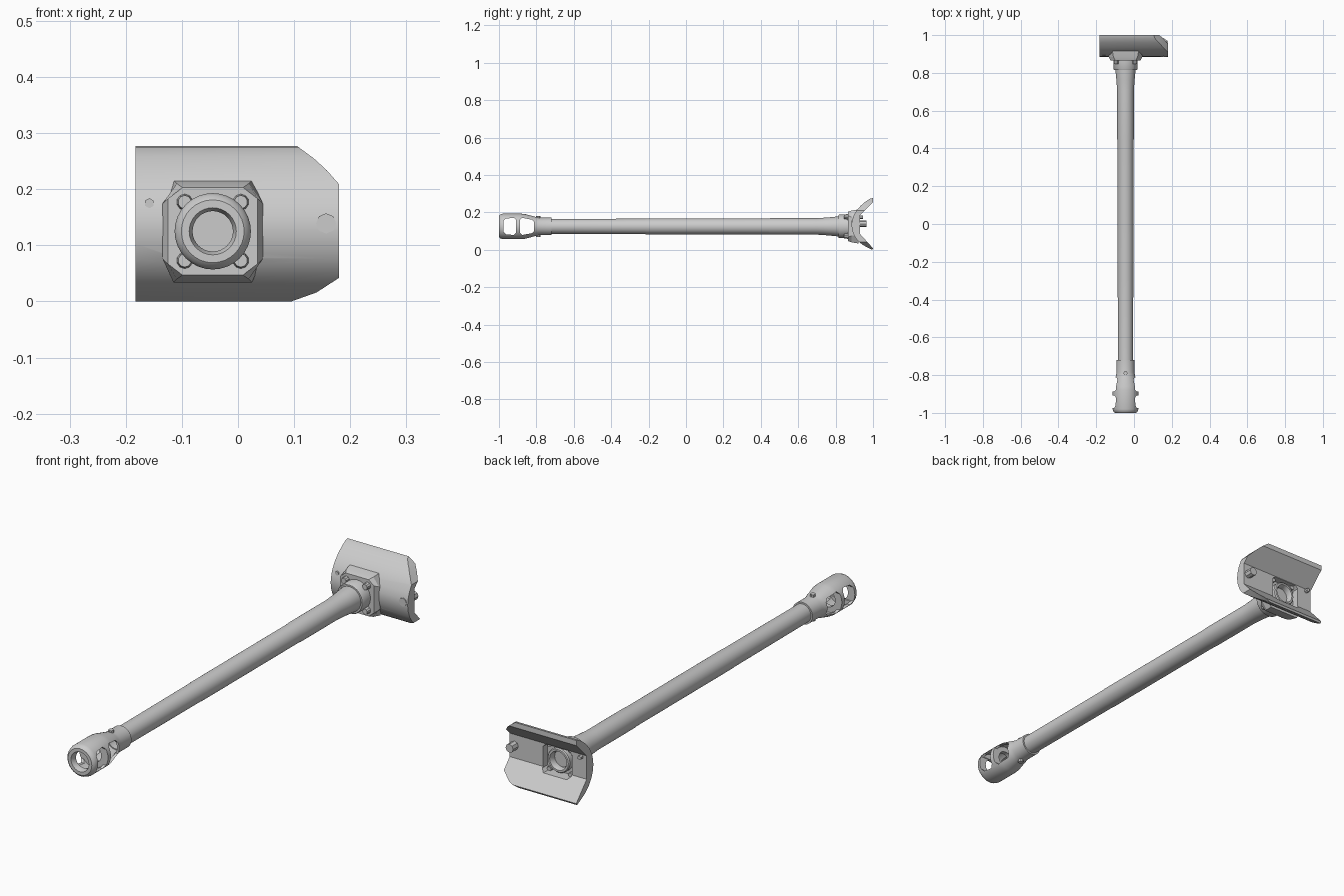
import bpy, bmesh, math
from mathutils import Matrix, Vector

if "Cube" in bpy.data.objects:
    bpy.data.objects.remove(bpy.data.objects["Cube"])

CX, CZ = -0.045, 0.125          # barrel axis
grey = bpy.data.materials.new("plain grey")
grey.diffuse_color = (0.6, 0.6, 0.6, 1)
grey.use_nodes = True
grey.node_tree.nodes["Principled BSDF"].inputs["Base Color"].default_value = grey.diffuse_color


def finish(bm, name, angle=35):
    bmesh.ops.recalc_face_normals(bm, faces=bm.faces)
    me = bpy.data.meshes.new(name)
    bm.to_mesh(me)
    bm.free()
    ob = bpy.data.objects.new(name, me)
    bpy.context.collection.objects.link(ob)
    me.materials.append(grey)
    smooth(ob, angle)
    return ob


def smooth(ob, angle=35):
    bpy.ops.object.select_all(action='DESELECT')
    ob.select_set(True)
    bpy.context.view_layer.objects.active = ob
    bpy.ops.object.shade_smooth_by_angle(angle=math.radians(angle))


def lathe(name, profile, n=32, closed=True):
    """Spin (y, radius) points about the barrel axis."""
    bm = bmesh.new()
    rings = [[bm.verts.new((CX + r * math.cos(2 * math.pi * i / n), y,
                            CZ + r * math.sin(2 * math.pi * i / n))) for i in range(n)]
             for y, r in profile]
    count = len(rings) if closed else len(rings) - 1
    for k in range(count):
        a, b = rings[k], rings[(k + 1) % len(rings)]
        for i in range(n):
            j = (i + 1) % n
            bm.faces.new((a[i], a[j], b[j], b[i]))
    if not closed:
        bm.faces.new(rings[0])
        bm.faces.new(rings[-1])
    return finish(bm, name)


def loft(name, loops, angle=35):
    """Join outlines with equal point counts and cap both ends."""
    bm = bmesh.new()
    vs = [[bm.verts.new(p) for p in lp] for lp in loops]
    n = len(vs[0])
    for a, b in zip(vs, vs[1:]):
        for i in range(n):
            j = (i + 1) % n
            bm.faces.new((a[i], a[j], b[j], b[i]))
    bm.faces.new(vs[0])
    bm.faces.new(vs[-1])
    return finish(bm, name, angle)


def rod(name, p, q, r, n=8, r2=None):
    p, q = Vector(p), Vector(q)
    d = q - p
    bm = bmesh.new()
    bmesh.ops.create_cone(bm, cap_ends=True, segments=n, radius1=r,
                          radius2=r if r2 is None else r2, depth=d.length,
                          matrix=Matrix.Translation((p + q) / 2) @
                          d.to_track_quat('Z', 'Y').to_matrix().to_4x4())
    return finish(bm, name)


def cut(ob, cutters):
    for c in cutters:
        m = ob.modifiers.new("cut", 'BOOLEAN')
        m.operation, m.solver, m.object = 'DIFFERENCE', 'EXACT', c
        bpy.context.view_layer.objects.active = ob
        bpy.ops.object.modifier_apply(modifier=m.name)
    smooth(ob)


# Barrel tube with a flared root
lathe("barrel", [(-0.76, 0.036), (-0.76, 0.040), (-0.22, 0.0415), (-0.21, 0.0425),
                 (0.44, 0.0425), (0.45, 0.044), (0.70, 0.044), (0.76, 0.048),
                 (0.82, 0.054), (0.88, 0.054), (0.88, 0.036)])
lathe("bore_plug", [(0.80, 0.037), (0.83, 0.037)], closed=False)

# Muzzle brake: hollow shell with an inner baffle
brake = lathe("muzzle_brake", [
    (-0.985, 0.036), (-1.0, 0.042), (-1.0, 0.056), (-0.993, 0.064), (-0.98, 0.068),
    (-0.88, 0.068), (-0.86, 0.066), (-0.80, 0.050), (-0.785, 0.047), (-0.72, 0.047),
    (-0.72, 0.040), (-0.80, 0.040), (-0.82, 0.046), (-0.87, 0.058), (-0.888, 0.058),
    (-0.888, 0.036), (-0.908, 0.036), (-0.908, 0.058), (-0.973, 0.058), (-0.973, 0.036)])


def window(name, y0, y1, h0, h1):
    c = 0.012
    pts = [(y0 + c, -h0), (y1 - c, -h1), (y1, -h1 + c), (y1, h1 - c),
           (y1 - c, h1), (y0 + c, h0), (y0, h0 - c), (y0, -h0 + c)]
    ob = loft(name, [[(CX + x, y, CZ + z) for y, z in pts] for x in (-0.1, 0.1)])
    ob.hide_render = True
    return ob


wins = [window("front_window_cutter", -0.975, -0.908, 0.042, 0.046),
        window("rear_window_cutter", -0.888, -0.812, 0.046, 0.036)]
cut(brake, wins)

# Brake clamp screws, above and below
for s, tag in ((1, "top"), (-1, "bottom")):
    rod(tag + "_brake_screw", (CX, -0.79, CZ + s * 0.040), (CX, -0.79, CZ + s * 0.057), 0.011)

# Mantlet shell: curved outer face, three flat inner faces
outer = [(1.0, 0.277), (0.985, 0.274), (0.96, 0.258), (0.935, 0.237), (0.912, 0.211),
         (0.895, 0.180), (0.887, 0.152), (0.885, 0.130), (0.889, 0.103), (0.899, 0.076),
         (0.915, 0.052), (0.94, 0.030), (0.97, 0.012), (0.995, 0.0)]
inner = [(1.0, 0.008), (0.930, 0.085), (0.930, 0.185), (1.0, 0.255)]
mantlet = loft("mantlet", [[(x, y, z) for y, z in outer + inner] for x in (-0.183, 0.18)])


# Clipped corners on the right end
def prism(name, pts):
    ob = loft(name, [[(x, y, z) for x, z in pts] for y in (0.8, 1.1)])
    ob.hide_render = True
    return ob


corners = [prism("top_corner_cutter", [(0.105, 0.277), (0.135, 0.255), (0.158, 0.234),
                                       (0.18, 0.209), (0.20, 0.18), (0.20, 0.30), (0.07, 0.30)]),
           prism("bottom_corner_cutter", [(0.095, 0.0), (0.14, 0.016), (0.18, 0.042),
                                          (0.20, 0.056), (0.20, -0.03), (0.02, -0.03)])]

# Raised mounting boss on the mantlet front


def octagon(y, w, h, cw, ch):
    q = [(w, ch), (cw, h), (-cw, h), (-w, ch), (-w, -ch), (-cw, -h), (cw, -h), (w, -ch)]
    return [(CX + x, y, CZ + z) for x, z in q]


boss = loft("mounting_boss", [octagon(0.866, 0.080, 0.078, 0.054, 0.058),
                              octagon(0.885, 0.089, 0.085, 0.064, 0.050),
                              octagon(0.922, 0.091, 0.091, 0.070, 0.042)], 20)

# Recess behind the boss, with a bearing ring inside
recess = loft("recess_cutter", [octagon(y, 0.068, 0.058, 0.055, 0.045) for y in (0.898, 1.05)])
recess.hide_render = True
cut(mantlet, corners + [recess])
cut(boss, [recess])
lathe("bearing_ring", [(0.89, 0.036), (0.89, 0.052), (0.92, 0.052), (0.925, 0.048),
                       (0.925, 0.040), (0.91, 0.034)])

# Collar joining barrel and boss
lathe("barrel_collar", [(0.815, 0.050), (0.815, 0.060), (0.820, 0.063), (0.872, 0.063),
                        (0.872, 0.050)])

# Four flange bolts, showing on both sides of the boss
for sx in (-1, 1):
    for sz in (-1, 1):
        x, z = CX + sx * 0.050, CZ + sz * 0.052
        side = ("left" if sx < 0 else "right") + ("_lower" if sz < 0 else "_upper")
        rod(side + "_bolt", (x, 0.87, z), (x, 0.846, z), 0.015, 10, 0.012)
        rod(side + "_bolt_tail", (x, 0.89, z), (x, 0.915, z), 0.010, 8)

# Sight and gun ports through the mantlet
rod("gun_port", (0.157, 0.884, 0.139), (0.157, 0.965, 0.139), 0.018, 8)
rod("sight_port", (-0.158, 0.891, 0.175), (-0.158, 0.945, 0.175), 0.009, 6)

for c in wins + corners + [recess]:
    bpy.data.objects.remove(c, do_unlink=True)
